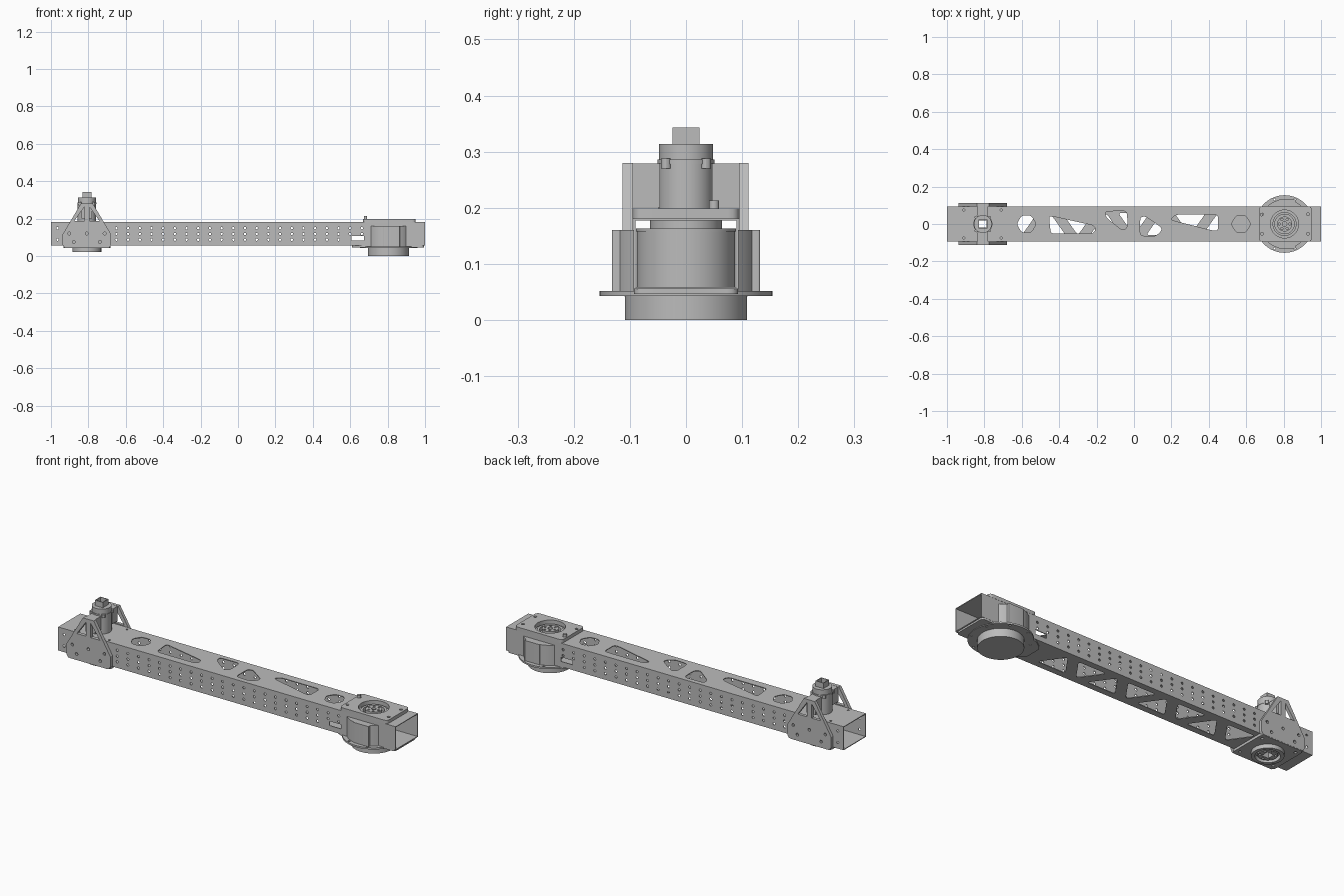
import bpy, bmesh, math
from mathutils import Vector

if "Cube" in bpy.data.objects:
    bpy.data.objects.remove(bpy.data.objects["Cube"], do_unlink=True)

grey = bpy.data.materials.new("machined_grey")
grey.use_nodes = True
grey.diffuse_color = (0.5, 0.5, 0.5, 1)
grey.node_tree.nodes["Principled BSDF"].inputs["Base Color"].default_value = (0.5, 0.5, 0.5, 1)


# ---- outline helpers ----
def circle(cx, cy, r, n=40):
    return [(cx + r * math.cos(math.tau * i / n), cy + r * math.sin(math.tau * i / n)) for i in range(n)]


def rect(x0, x1, y0, y1):
    return [(x0, y0), (x1, y0), (x1, y1), (x0, y1)]


def rounded(pts, r):
    out = []
    for i, p in enumerate(pts):
        p, a, b = Vector(p), Vector(pts[i - 1]), Vector(pts[(i + 1) % len(pts)])
        s = p + (a - p).normalized() * min(r, (a - p).length * 0.45)
        e = p + (b - p).normalized() * min(r, (b - p).length * 0.45)
        for k in range(5):
            t = k / 4
            out.append(tuple(s * (1 - t) ** 2 + p * 2 * t * (1 - t) + e * t * t))
    return out


def bolt_circle(cx, r, hole, n, phase=0.0):
    return [circle(cx + r * math.cos(math.tau * i / n + phase),
                   r * math.sin(math.tau * i / n + phase), hole, 12) for i in range(n)]


# ---- solid helpers: extrude outlines along z, or along y for side profiles ----
def prism(name, outlines, lo, hi, axis="z"):
    bm = bmesh.new()
    for pts in outlines:
        def place(w):
            return [bm.verts.new((u, v, w) if axis == "z" else (u, w, v)) for u, v in pts]
        a, b = place(lo), place(hi)
        bm.faces.new(a)
        bm.faces.new(b)
        for i in range(len(a)):
            bm.faces.new((a[i - 1], a[i], b[i], b[i - 1]))
    bmesh.ops.recalc_face_normals(bm, faces=bm.faces)
    me = bpy.data.meshes.new(name)
    bm.to_mesh(me)
    bm.free()
    me.materials.append(grey)
    ob = bpy.data.objects.new(name, me)
    bpy.context.collection.objects.link(ob)
    return ob


def cut(ob, outlines, lo, hi, axis="z"):
    cutter = prism("cutter", outlines, lo, hi, axis)
    mod = ob.modifiers.new("cut", "BOOLEAN")
    mod.operation, mod.solver, mod.object = "DIFFERENCE", "EXACT", cutter
    bpy.context.view_layer.update()
    me = bpy.data.meshes.new_from_object(ob.evaluated_get(bpy.context.evaluated_depsgraph_get()))
    ob.modifiers.clear()
    ob.data = me
    bpy.data.objects.remove(cutter, do_unlink=True)


GX, MX = 0.805, -0.808          # gearbox and motor centres
BOT, TOP, HALF, WALL = 0.055, 0.181, 0.094, 0.004
bore = rect(MX - 0.02, MX + 0.02, -0.02, 0.02)

# ---- hollow beam ----
beam = prism("beam", [rect(-1, 1, -HALF, HALF)], BOT, TOP)
cut(beam, [rect(-1.1, 1.1, BOT + WALL, TOP - WALL)], -HALF + WALL, HALF - WALL, "y")

# rows of side holes, side slot and beam end holes
side = []
for row, z in enumerate((0.087, 0.118, 0.149)):
    for i in range(22):
        x = -0.65 + 0.0625 * i
        if not (row == 0 and x > 0.58):
            side.append(circle(x, z, 0.0065, 10))
side += [circle(-0.965, z, 0.0065, 10) for z in (0.087, 0.149)]
side.append(rect(0.607, 0.675, 0.083, 0.106))
cut(beam, side, -0.2, 0.2, "y")

# lightening windows in the top wall
windows = [
    [(-0.455, 0.045), (-0.215, -0.008), (-0.205, -0.03), (-0.22, -0.052), (-0.445, -0.052)],
    [(-0.155, 0.067), (-0.045, 0.07), (-0.036, 0.05), (-0.036, -0.02), (-0.06, -0.035), (-0.15, 0.035)],
    [(0.033, 0.035), (0.06, 0.042), (0.148, -0.02), (0.145, -0.04), (0.11, -0.068), (0.033, -0.062)],
    [(0.2, 0.03), (0.225, 0.05), (0.45, 0.05), (0.45, -0.035), (0.42, -0.035), (0.205, 0.02)],
]
top_cuts = [rounded(w, 0.02) for w in windows]
top_cuts += [rounded(circle(x, 0, 0.052, 6), 0.015) for x in (-0.575, 0.572)]
top_cuts += [circle(x, y, 0.006, 10) for x in (-0.91, -0.71) for y in (-0.075, 0.075)]
top_cuts += [circle(GX, 0, 0.075), bore]
cut(beam, top_cuts, TOP - 0.02, TOP + 0.02)

# alternating triangles in the bottom wall
triangles = [bore]
for i in range(8):
    x, s = 0.45 - 0.15 * i, 0.06 * (1 if i % 2 else -1)
    triangles.append(rounded([(x - 0.085, s), (x + 0.085, s), (x, -s)], 0.02))
cut(beam, triangles, BOT - 0.02, BOT + 0.02)

# ---- gearbox end ----
prism("gearbox_bottom_disc", [circle(GX, 0, 0.109, 64)], 0, 0.043)
flange = prism("gearbox_flange", [circle(GX, 0, 0.154, 64)], 0.043, 0.052)
cut(flange, bolt_circle(GX, 0.142, 0.006, 8, math.pi / 8), 0.03, 0.06)
prism("gearbox_base_plate", [rounded([(0.61, -0.05), (0.67, -0.093), (0.995, -0.093),
                                      (0.995, 0.093), (0.67, 0.093), (0.61, 0.05)], 0.02)], 0.046, 0.0555)
prism("gearbox_drum", [circle(GX, 0, 0.088, 48)], 0.05, 0.158)
prism("gearbox_drum_lid", [circle(GX, 0, 0.0895, 48)], 0.158, 0.163)

# curved side housings bulging out of the beam
for name, s in (("front_housing", -1), ("back_housing", 1)):
    arc = []
    for i in range(17):
        a = math.radians(45 + 90 * i / 16)
        arc.append((GX + 0.132 * math.cos(a), s * 0.132 * math.sin(a)))
    prism(name, [arc], 0.05, 0.16)
    prism(name + "_rib", [rounded(rect(GX - 0.03, GX + 0.06, s * 0.11, s * 0.132), 0.004)], 0.052, 0.16)

# open top cover, inner rings and hub
cover = prism("gearbox_cover", [rounded(rect(0.668, 0.95, -0.095, 0.095), 0.02)], TOP - 0.001, 0.199)
holes = [circle(GX, 0, 0.075, 48)]
holes += [circle(x, y, 0.008, 12) for x in (0.685, 0.93) for y in (-0.052, 0.052)]
cut(cover, holes, 0.15, 0.22)
ring = prism("gear_ring", [circle(GX, 0, 0.064, 48)], 0.16, 0.184)
cut(ring, [circle(GX, 0, 0.052, 48)], 0.15, 0.2)
hub = prism("gear_hub", [circle(GX, 0, 0.04)], 0.16, 0.19)
cut(hub, bolt_circle(GX, 0.028, 0.006, 6) + [circle(GX, 0, 0.012, 16)], 0.175, 0.2)
prism("cover_screw", [circle(0.682, 0.05, 0.009, 16)], 0.195, 0.213)

# ---- motor end: triangular side brackets ----
profile = [(-0.12, 0.045), (0.12, 0.045), (0.13, 0.06), (0.13, 0.115),
           (0.032, 0.28), (-0.032, 0.28), (-0.13, 0.115), (-0.13, 0.06)]
openings = []
for s in (-1, 1):
    openings.append([(MX + s * u, z) for u, z in ((0.014, 0.186), (0.068, 0.186), (0.014, 0.262))])
openings += [circle(MX + u, z, 0.008, 12)
             for u, z in ((-0.095, 0.12), (0, 0.12), (0.095, 0.12), (-0.07, 0.075), (0.07, 0.075))]
for name, y0, y1 in (("front_bracket", -0.113, -0.0945), ("back_bracket", 0.0945, 0.111)):
    bracket = prism(name, [[(MX + u, z) for u, z in profile]], y0, y1, "y")
    cut(bracket, openings, -0.2, 0.2, "y")
    a, b = sorted((math.copysign(0.046, y0), math.copysign(0.096, y0)))
    prism(name + "_web", [rect(MX - 0.028, MX + 0.028, a, b)], 0.2, 0.279)

# hollow motor stack on top
motor = prism("motor_body", [circle(MX, 0, 0.049, 48)], 0.05, 0.279)
collar = prism("motor_collar", [circle(MX, 0, 0.051, 48)], 0.278, 0.286)
cap = prism("motor_cap", [circle(MX, 0, 0.048, 48)], 0.285, 0.314)
block = prism("shaft_block", [rect(MX - 0.024, MX + 0.024, -0.024, 0.024)], 0.31, 0.343)
prism("motor_ears", bolt_circle(MX, 0.05, 0.009, 4, math.pi / 4), 0.27, 0.288)

# base plate and ringed output disc below
base = prism("bracket_base", [rounded(rect(MX - 0.125, MX + 0.125, -0.11, 0.11), 0.02)], 0.042, 0.0555)
disc = prism("output_ring", [circle(MX, 0, 0.077, 48)], 0.021, 0.044)
cut(disc, [circle(MX, 0, 0.06, 48)], 0, 0.06)
inner = prism("output_hub", [circle(MX, 0, 0.047, 40)], 0.026, 0.044)
cut(inner, bolt_circle(MX, 0.037, 0.006, 6, 0.5), 0, 0.035)
for part in (motor, collar, cap, block, base, inner):
    cut(part, [bore], -0.1, 0.5)
cut(base, [circle(MX + u, v, 0.008, 12) for u in (-0.1, 0.1) for v in (-0.08, 0.08)], 0.03, 0.05)

# ---- smooth curved walls, keep machined edges sharp ----
for ob in bpy.context.collection.objects:
    if ob.type == "MESH" and grey.name in ob.data.materials:
        ob.data.shade_smooth()
        ob.data.set_sharp_from_angle(angle=math.radians(30))
